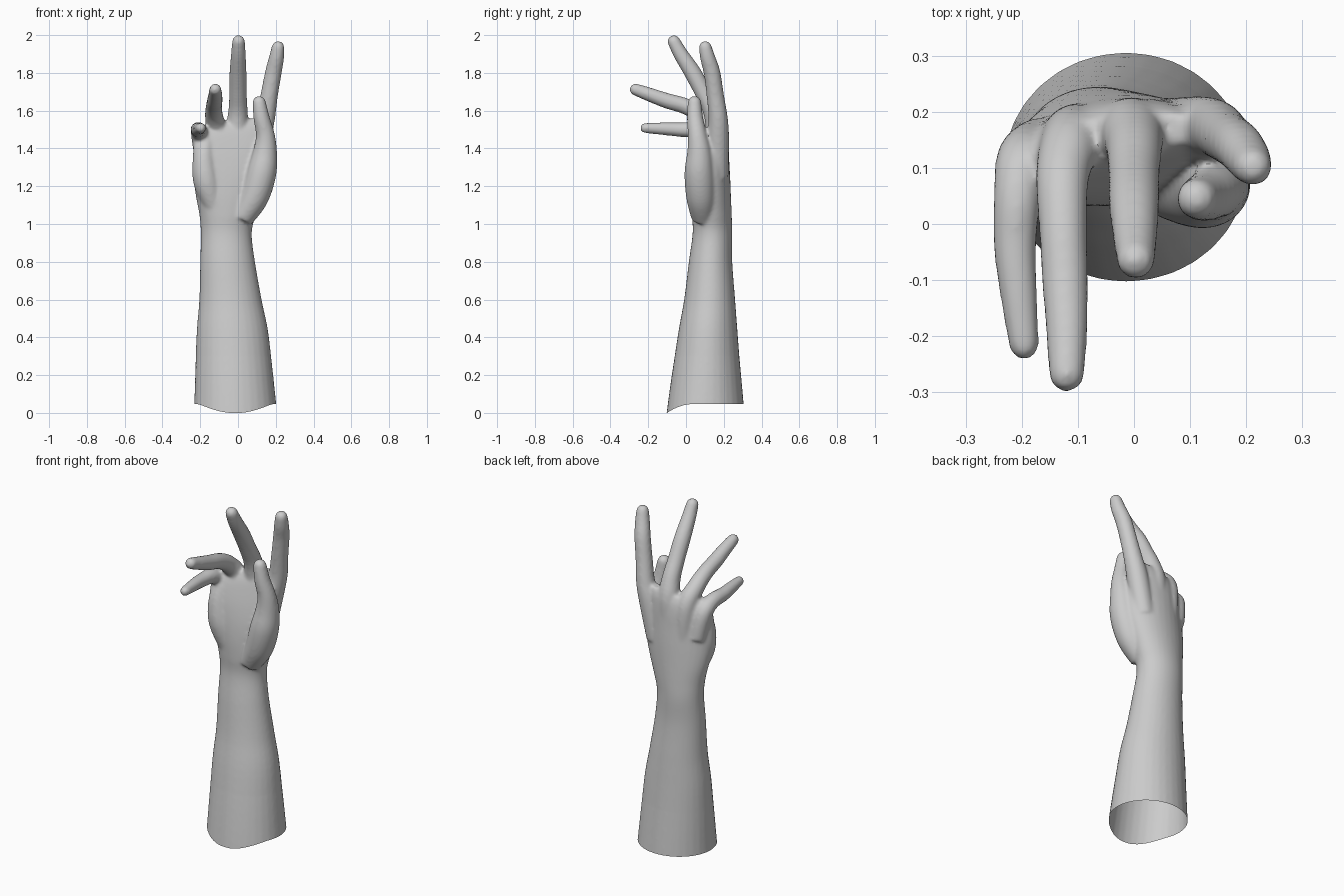
import bpy, bmesh, math
from mathutils import Vector

if "Cube" in bpy.data.objects:
    bpy.data.objects.remove(bpy.data.objects["Cube"])

SIDES = 32


def spline(rows, steps=6):
    """Catmull-Rom interpolation of rows of numbers."""
    pts = [rows[0]] + list(rows) + [rows[-1]]
    out = []
    for i in range(1, len(pts) - 2):
        for s in range(steps):
            t = s / steps
            out.append([0.5 * (2 * b + (c - a) * t + (2 * a - 5 * b + 4 * c - d) * t * t
                               + (3 * b - a - 3 * c + d) * t ** 3)
                        for a, b, c, d in zip(*pts[i - 1:i + 3])])
    return out + [list(rows[-1])]


def loft(bm, rings):
    """Closed tube through a list of point rings."""
    loops = [[bm.verts.new(p) for p in ring] for ring in rings]
    for a, b in zip(loops, loops[1:]):
        for i in range(len(a)):
            j = (i + 1) % len(a)
            bm.faces.new((a[i], a[j], b[j], b[i]))
    bm.faces.new(loops[0][::-1])
    bm.faces.new(loops[-1])


def finger(bm, rows):
    """Round tapering tube along x, y, z, radius rows with a rounded tip."""
    path = spline(rows)
    last = Vector(path[-1][:3])
    t = (last - Vector(path[-2][:3])).normalized()
    r = path[-1][3]
    for deg in (25, 45, 62, 78):
        a = math.radians(deg)
        path.append([*(last + t * r * math.sin(a)), r * math.cos(a)])
    centres = [Vector(p[:3]) for p in path]
    rings = []
    for i, c in enumerate(centres):
        t = (centres[min(i + 1, len(path) - 1)] - centres[max(i - 1, 0)]).normalized()
        u = Vector((1, 0, 0))
        u = (u - t * u.dot(t)).normalized()
        v = t.cross(u)
        rings.append([c + path[i][3] * (u * math.cos(k) + v * math.sin(k))
                      for k in (2 * math.pi * n / SIDES for n in range(SIDES))])
    loft(bm, rings)


bm = bmesh.new()

# forearm and palm: z, centre x, centre y, radius x, radius y, tilt, arch, skew
body = [
    (-.12, -.012, .098, .225, .214, 0, 0, 0),
    (0.02, -.015, .102, .216, .202, 0, 0, 0),
    (0.40, -.028, .115, .192, .160, 0, 0, 0),
    (0.60, -.040, .125, .165, .135, 0, 0, 0),
    (0.80, -.055, .130, .145, .115, 0, 0, 0),
    (0.95, -.062, .140, .135, .105, 0, 0, 0),
    (1.05, -.055, .137, .150, .105, 3, 0, 0),
    (1.15, -.050, .135, .175, .102, 6, .2, 0),
    (1.25, -.045, .137, .195, .095, 8, .5, .02),
    (1.35, -.045, .142, .202, .083, 10, .7, .06),
    (1.44, -.045, .150, .200, .069, 11, .8, .12),
    (1.50, -.040, .155, .190, .055, 11, .8, .16),
    (1.54, -.035, .158, .165, .036, 11, .8, .16),
]
rings = []
for z, cx, cy, rx, ry, tilt, arch, skew in spline(body):
    ring = []
    for n in range(SIDES):
        k = 2 * math.pi * n / SIDES
        x, y = rx * math.cos(k), ry * math.sin(k)
        y -= arch * x * x
        a = math.radians(tilt)
        ring.append((cx + x * math.cos(a) - y * math.sin(a),
                     cy + x * math.sin(a) + y * math.cos(a), z + skew * x))
    rings.append(ring)
loft(bm, rings)

# little finger
finger(bm, [(-.17, .14, 1.30, .05), (-.195, .115, 1.445, .05), (-.207, .055, 1.493, .043),
            (-.212, -.04, 1.50, .038), (-.205, -.13, 1.505, .033), (-.196, -.215, 1.508, .027)])
# ring finger
finger(bm, [(-.10, .16, 1.30, .055), (-.11, .15, 1.48, .055), (-.127, .09, 1.57, .048),
            (-.127, .0, 1.622, .043), (-.123, -.1, 1.652, .041), (-.12, -.19, 1.684, .037),
            (-.12, -.267, 1.712, .032)])
# middle finger
finger(bm, [(-.01, .165, 1.30, .055), (-.005, .165, 1.49, .060), (0, .140, 1.60, .051),
            (0, .09, 1.70, .046), (0, .036, 1.80, .045), (.002, -.028, 1.90, .039),
            (.003, -.064, 1.966, .034)])
# index finger
finger(bm, [(.07, .165, 1.25, .06), (.118, .17, 1.46, .058), (.145, .17, 1.56, .051),
            (.165, .155, 1.68, .046), (.187, .138, 1.80, .044), (.204, .115, 1.88, .040),
            (.212, .102, 1.935, .034)])
# thumb with its fleshy base
finger(bm, [(.02, .09, 1.03, .06), (.085, .078, 1.14, .076), (.125, .070, 1.27, .078),
            (.143, .070, 1.38, .064), (.145, .060, 1.47, .050), (.125, .048, 1.56, .043),
            (.112, .045, 1.642, .036)])
# pad on the little-finger side of the palm
finger(bm, [(-.12, .10, 1.08, .055), (-.165, .085, 1.22, .07), (-.18, .085, 1.34, .06),
            (-.17, .10, 1.43, .045)])

bmesh.ops.recalc_face_normals(bm, faces=bm.faces)
mesh = bpy.data.meshes.new("hand_and_forearm")
bm.to_mesh(mesh)
bm.free()
hand = bpy.data.objects.new("hand_and_forearm", mesh)
bpy.context.collection.objects.link(hand)
bpy.context.view_layer.objects.active = hand
hand.select_set(True)

# fuse the parts into one skin and soften the joins
remesh = hand.modifiers.new("fuse", 'REMESH')
remesh.mode = 'VOXEL'
remesh.voxel_size = .0085
soft = hand.modifiers.new("soften", 'SMOOTH')
soft.factor = .5
soft.iterations = 8
for name in ("fuse", "soften"):
    bpy.ops.object.modifier_apply(modifier=name)

# open cut end of the forearm, with the rim dipping at the front
bm = bmesh.new()
bm.from_mesh(hand.data)
bmesh.ops.bisect_plane(bm, geom=bm.verts[:] + bm.edges[:] + bm.faces[:],
                       plane_co=(0, 0, 0), plane_no=(0, 0, 1), clear_inner=True)
for v in bm.verts:
    if v.co.z < .3:
        s = min(max((v.co.y + .1) / .14, 0), 1)
        v.co.z += .047 * s * (2 - s) * (1 - v.co.z / .3)
bm.to_mesh(hand.data)
bm.free()
bpy.ops.object.shade_smooth_by_angle(angle=math.radians(50))
